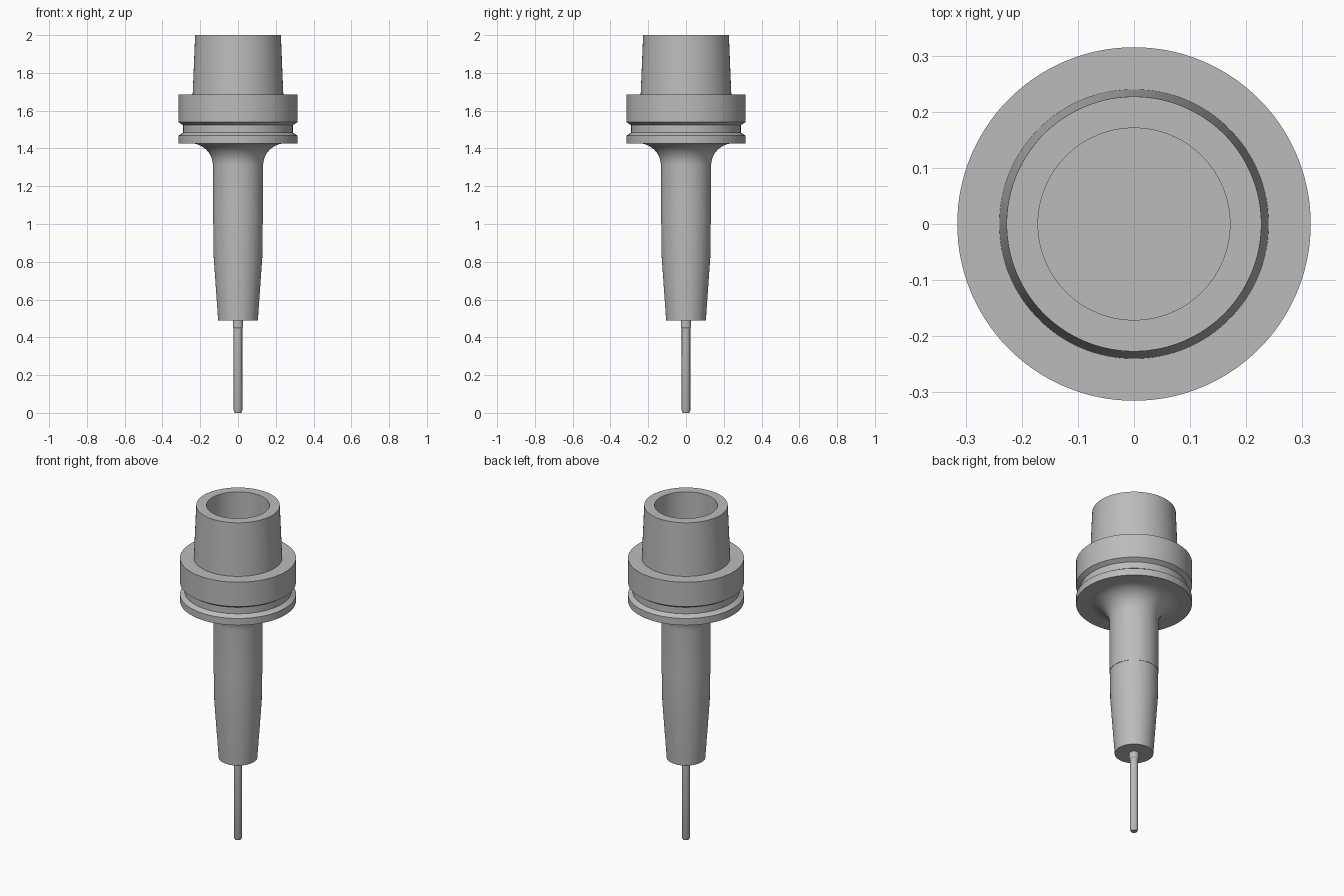
import bpy
import bmesh
from math import cos, sin, pi, radians

cube = bpy.data.objects.get("Cube")
if cube:
    bpy.data.objects.remove(cube, do_unlink=True)

SEGMENTS = 128

steel = bpy.data.materials.new("satin_steel")
steel.use_nodes = True
colour = (0.5, 0.5, 0.5, 1)
steel.diffuse_color = colour
steel.node_tree.nodes["Principled BSDF"].inputs["Base Color"].default_value = colour


def lathe(name, profile):
    """Revolve (radius, height) points around the z axis."""
    bm = bmesh.new()
    verts = [bm.verts.new((r, 0, z)) for r, z in profile]
    edges = [bm.edges.new(pair) for pair in zip(verts, verts[1:])]
    bmesh.ops.spin(bm, geom=verts + edges, cent=(0, 0, 0), axis=(0, 0, 1),
                   angle=2 * pi, steps=SEGMENTS)
    bmesh.ops.remove_doubles(bm, verts=bm.verts, dist=0.00005)
    bmesh.ops.recalc_face_normals(bm, faces=bm.faces)
    mesh = bpy.data.meshes.new(name)
    bm.to_mesh(mesh)
    bm.free()
    mesh.materials.append(steel)
    obj = bpy.data.objects.new(name, mesh)
    bpy.context.collection.objects.link(obj)
    bpy.ops.object.select_all(action="DESELECT")
    obj.select_set(True)
    bpy.context.view_layer.objects.active = obj
    bpy.ops.object.shade_smooth_by_angle(angle=radians(25))
    return obj


# Rounded transition from the neck to the underside of the flange
fillet_radius, neck_radius, flange_bottom = 0.117, 0.133, 1.427
fillet = []
for i in range(13):
    a = i / 12 * pi / 2
    fillet.append((neck_radius + fillet_radius * (1 - cos(a)),
                   flange_bottom - fillet_radius * (1 - sin(a))))

# Tapered nose and neck
nose = [(0, 0.488), (0.105, 0.488), (0.129, 0.83), (0.131, 1.0), (neck_radius, 1.0)]
# Grooved flange
flange = [(0.315, flange_bottom), (0.315, 1.468), (0.29, 1.484),
          (0.29, 1.523), (0.315, 1.539), (0.315, 1.685)]
# Hollow tapered shank
shank = [(0.24, 1.685), (0.227, 2.0), (0.171, 2.0), (0.171, 1.66), (0, 1.66)]
lathe("tool_holder", nose + fillet + flange + shank)

# Slim cutter with a collar and a chamfered tip
lathe("cutter", [(0, 0), (0.017, 0), (0.0225, 0.012), (0.0225, 0.448),
                 (0.0275, 0.456), (0.0275, 0.489), (0, 0.489)])
